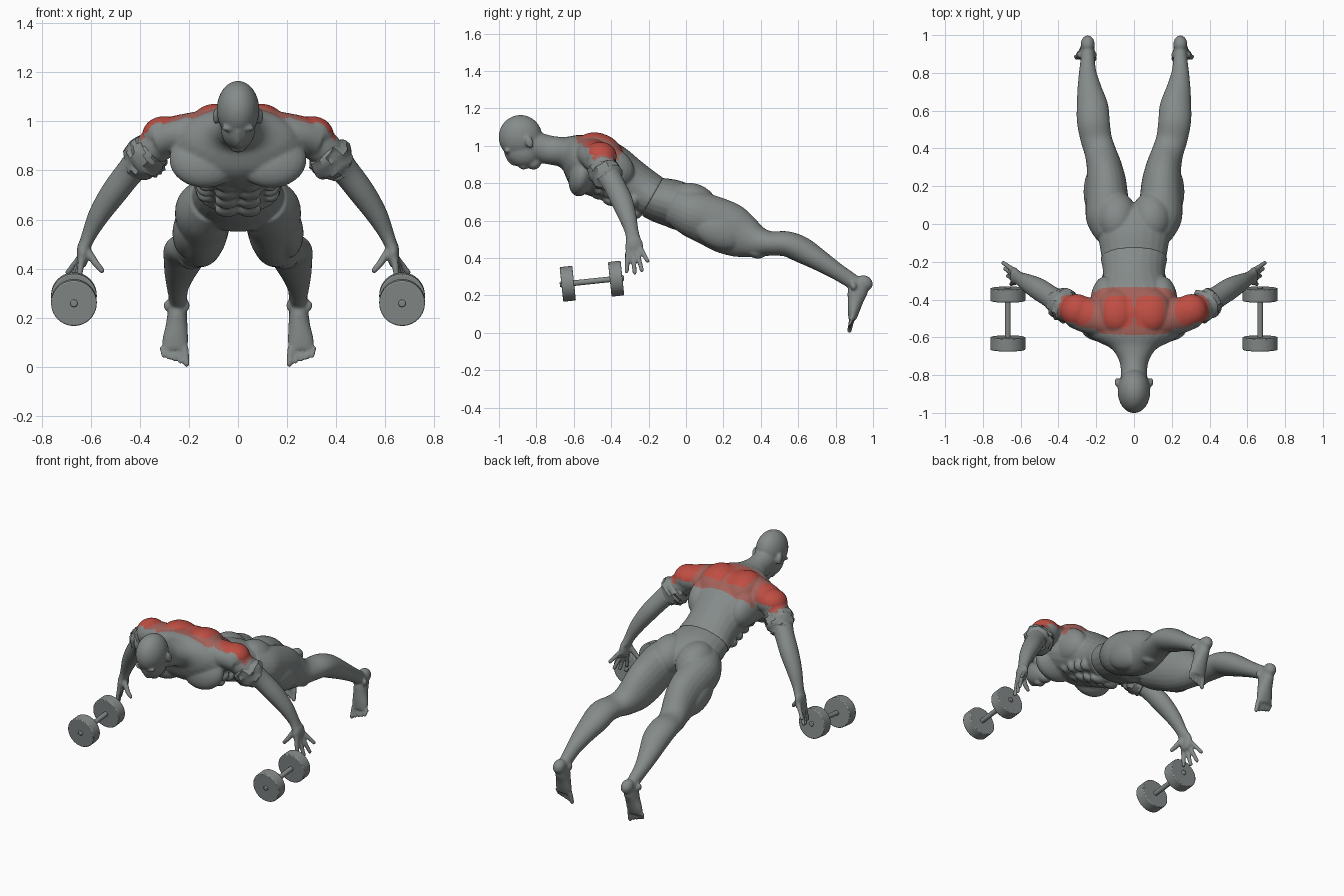
import bpy, bmesh, math, random
from mathutils import Vector, Matrix

if "Cube" in bpy.data.objects:
    bpy.data.objects.remove(bpy.data.objects["Cube"])
random.seed(4)


def material(name, rgb):
    m = bpy.data.materials.new(name)
    m.use_nodes = True
    m.diffuse_color = (*rgb, 1)
    m.node_tree.nodes["Principled BSDF"].inputs["Base Color"].default_value = (*rgb, 1)
    return m


grey = material("body grey", (.235, .26, .255))
pale_red = material("pale muscle red", (.36, .12, .10))
deep_red = material("deep muscle red", (.52, .075, .055))
Y, Z = Vector((0, 1, 0)), Vector((0, 0, 1))


def spline(points, steps):
    """Smooth resampling of points that carry a centre and two radii."""
    out, last = [], len(points) - 1
    for i in range(last):
        group = [points[min(max(i + k, 0), last)] for k in (-1, 0, 1, 2)]
        for s in range(steps):
            t = s / steps
            out.append([b + .5 * t * (c - a + t * (2*a - 5*b + 4*c - d + t * (3*(b - c) + d - a)))
                        for a, b, c, d in zip(*group)])
    return out + [list(points[last])]


def tube(bm, points, ref=Z, side=1, steps=5, sides=24, jitter=0):
    """Loft elliptical rings (x, y, z, width, depth) along a path."""
    rows = spline(points, steps)
    centres = [Vector((r[0] * side, r[1], r[2])) for r in rows]
    rings = []
    for i, r in enumerate(rows):
        t = (centres[min(i + 1, len(rows) - 1)] - centres[max(i - 1, 0)]).normalized()
        u = t.cross(ref).normalized()
        v = u.cross(t)
        ring = []
        for k in range(sides):
            a = math.tau * k / sides
            f = 1 + random.uniform(-jitter, jitter)
            ring.append(bm.verts.new(centres[i] + f * (u * r[3] * math.cos(a) + v * r[4] * math.sin(a))))
        rings.append(ring)
    for p, q in zip(rings, rings[1:]):
        for k in range(sides):
            n = (k + 1) % sides
            bm.faces.new((p[k], p[n], q[n], q[k]))
    bm.faces.new(rings[0])
    bm.faces.new(rings[-1])


def ball(bm, centre, radii, side=1, tilt=0):
    place = (Matrix.Translation((centre[0] * side, centre[1], centre[2]))
             @ Matrix.Rotation(tilt, 4, 'X') @ Matrix.Diagonal((*radii, 1)))
    bmesh.ops.create_uvsphere(bm, u_segments=24, v_segments=16, radius=1, matrix=place)


def digit(bm, start, end, r, side, ref):
    """A finger or toe: a short tapering limb with round ends."""
    tube(bm, [(*start, r, r), (*end, r * .85, r * .85)], ref, side, 2, 12)
    ball(bm, start, (r, r, r), side)
    ball(bm, end, (r * .85,) * 3, side)


def make_object(name, bm, mats=(grey,)):
    bmesh.ops.recalc_face_normals(bm, faces=bm.faces[:])
    mesh = bpy.data.meshes.new(name)
    bm.to_mesh(mesh)
    bm.free()
    ob = bpy.data.objects.new(name, mesh)
    bpy.context.collection.objects.link(ob)
    for m in mats:
        mesh.materials.append(m)
    bpy.ops.object.select_all(action='DESELECT')
    bpy.context.view_layer.objects.active = ob
    ob.select_set(True)
    return ob


def fuse(ob):
    """Blend the overlapping muscles into one smooth skin."""
    remesh = ob.modifiers.new("skin", 'REMESH')
    remesh.mode = 'VOXEL'
    remesh.voxel_size = .0065
    relax = ob.modifiers.new("relax", 'SMOOTH')
    relax.factor, relax.iterations = .5, 8
    for name in ("skin", "relax"):
        bpy.ops.object.modifier_apply(modifier=name)
    bpy.ops.object.shade_smooth()


# Upper body: torso and neck
bm = bmesh.new()
tube(bm, [(0, -.18, .724, .178, .12), (0, -.25, .765, .165, .127), (0, -.32, .808, .175, .137),
          (0, -.41, .86, .225, .155), (0, -.52, .91, .275, .162), (0, -.6, .95, .22, .118),
          (0, -.66, .967, .12, .082), (0, -.74, .98, .074, .077), (0, -.84, 1.01, .072, .078)])

# Head: skull, jaw, nose, mouth
ball(bm, (0, -.885, 1.047), (.087, .117, .118))
ball(bm, (0, -.872, .97), (.07, .098, .085), tilt=-.3)
ball(bm, (0, -.815, .91), (.04, .04, .038))
tube(bm, [(0, -.965, .97, .012, .012), (0, -.94, .925, .014, .016), (0, -.912, .902, .02, .014)], Y)
ball(bm, (0, -.868, .885), (.03, .022, .012))

for s in (1, -1):
    ball(bm, (.036, -.956, .972), (.032, .014, .014), s)
    ball(bm, (.089, -.838, 1.02), (.014, .022, .034), s, .3)
    # Chest, back and belly muscles
    ball(bm, (.135, -.555, .845), (.145, .07, .118), s, -.25)
    ball(bm, (.09, -.46, .975), (.11, .13, .09), s, -.4)
    ball(bm, (.15, -.42, .89), (.082, .15, .11), s, -.4)
    for k in range(4):
        ball(bm, (.045, -.475 + k * .065, .742 - k * .034), (.05, .042, .027), s, -.45)
        ball(bm, (.13, -.46 + k * .06, .775 - k * .022), (.04, .032, .04), s, -.45)
    # Shoulder and arm
    tube(bm, [(.12, -.52, .95, .10, .09), (.24, -.485, .948, .078, .095), (.32, -.46, .925, .078, .088)], Y, s)
    ball(bm, (.302, -.46, .945), (.088, .09, .076), s)
    tube(bm, [(.29, -.465, .94, .08, .08), (.372, -.435, .868, .07, .075), (.435, -.39, .80, .058, .06),
              (.505, -.345, .71, .054, .059), (.565, -.312, .62, .044, .048),
              (.605, -.29, .54, .031, .037), (.625, -.28, .49, .025, .042)], Y, s)
    # Hand with spread fingers
    ball(bm, (.632, -.277, .462), (.025, .049, .06), s)
    for k, tip in enumerate([(.65, -.318, .328), (.668, -.274, .322), (.683, -.236, .335), (.692, -.206, .385)]):
        digit(bm, (.638, -.31 + k * .022, .435 + k * .006), tip, .0145, s, Y)
    digit(bm, (.615, -.295, .475), (.578, -.312, .42), .018, s, Y)
    digit(bm, (.578, -.312, .42), (.554, -.315, .393), .015, s, Y)

upper = make_object("upper_body", bm, (grey, pale_red, deep_red))
fuse(upper)


def inside(x, y, cx, cy, rx, ry, power=4):
    return (abs(x - cx) / rx) ** power + (abs(y - cy) / ry) ** power < 1


# Highlighted muscles across the upper back and shoulders
for f in upper.data.polygons:
    x, y, z = f.center
    x = abs(x)
    if f.normal.z < .15 or f.normal.y < -.62 or z < .92:
        continue
    if inside(x, y, .082, -.465, .076, .085) or inside(x, y, .305, -.455, .085, .08, 3):
        f.material_index = 2
    elif inside(x, y, 0, -.46, .215, .125, 6) or inside(x, y, .285, -.455, .115, .10):
        f.material_index = 1

# Lower body: pelvis, legs and feet
bm = bmesh.new()
tube(bm, [(0, -.20, .73, .168, .110), (0, -.14, .71, .178, .121), (0, -.06, .688, .19, .128),
          (0, .01, .655, .185, .122), (0, .06, .62, .13, .085)])
for s in (1, -1):
    ball(bm, (.092, .035, .685), (.11, .14, .113), s, -.4)
    tube(bm, [(.11, -.06, .68, .09, .10), (.132, .03, .64, .12, .125), (.142, .12, .605, .114, .135),
              (.147, .22, .56, .106, .14), (.157, .30, .52, .094, .122), (.178, .38, .488, .084, .087),
              (.20, .45, .478, .083, .066), (.215, .54, .475, .087, .068), (.22, .62, .443, .084, .07),
              (.235, .71, .39, .066, .058), (.245, .80, .333, .047, .046), (.245, .87, .288, .038, .042),
              (.245, .92, .255, .036, .04)], Z, s)
    ball(bm, (.20, .17, .545), (.067, .15, .092), s, -.42)
    ball(bm, (.19, .37, .435), (.05, .055, .035), s, -.4)
    # Foot standing on its toes
    ball(bm, (.245, .952, .265), (.037, .048, .042), s, -.4)
    tube(bm, [(.245, .945, .27, .034, .036), (.247, .92, .225, .039, .053), (.25, .905, .165, .045, .041),
              (.255, .895, .11, .053, .03), (.257, .888, .07, .05, .02)], Y, s)
    for dx in (-.038, .043):
        ball(bm, (.247 + dx, .895, .25), (.013, .018, .022), s)
    for k in range(5):
        r = .0155 if k == 0 else .0105
        x = .216 + k * .0225 + (.004 if k else 0)
        digit(bm, (x, .887, .075), (x - .007, .874, .012 + k * .008), r, s, Y)
fuse(make_object("lower_body", bm))

for s, label in ((1, "left"), (-1, "right")):
    # Ragged flap of flesh around the upper arm
    bm = bmesh.new()
    tube(bm, [(.335, -.45, .885, .07, .078), (.365, -.435, .86, .088, .084),
              (.395, -.415, .83, .084, .078), (.42, -.395, .80, .056, .058)],
         Y, s, 3, 18, .12)
    make_object(label + "_ragged_flap", bm)
    bpy.ops.object.shade_smooth_by_angle()

    # Dumbbell: bar, weights and end caps along one slightly tilted axis
    frame = (Matrix.Translation((.668 * s, -.503, .276)) @ Matrix.Rotation(.105, 4, 'X')
             @ Matrix.Rotation(math.pi / 2, 4, 'X'))
    bm = bmesh.new()
    for offset, radius, depth in ((0, .015, .345), (.13, .093, .068), (-.13, .093, .068)):
        bmesh.ops.create_cone(bm, cap_ends=True, segments=40, radius1=radius, radius2=radius,
                              depth=depth, matrix=frame @ Matrix.Translation((0, 0, offset)))
    dumbbell = make_object(label + "_dumbbell", bm)
    bevel = dumbbell.modifiers.new("soft_rims", 'BEVEL')
    bevel.width, bevel.segments = .005, 2
    bpy.ops.object.shade_smooth_by_angle()
